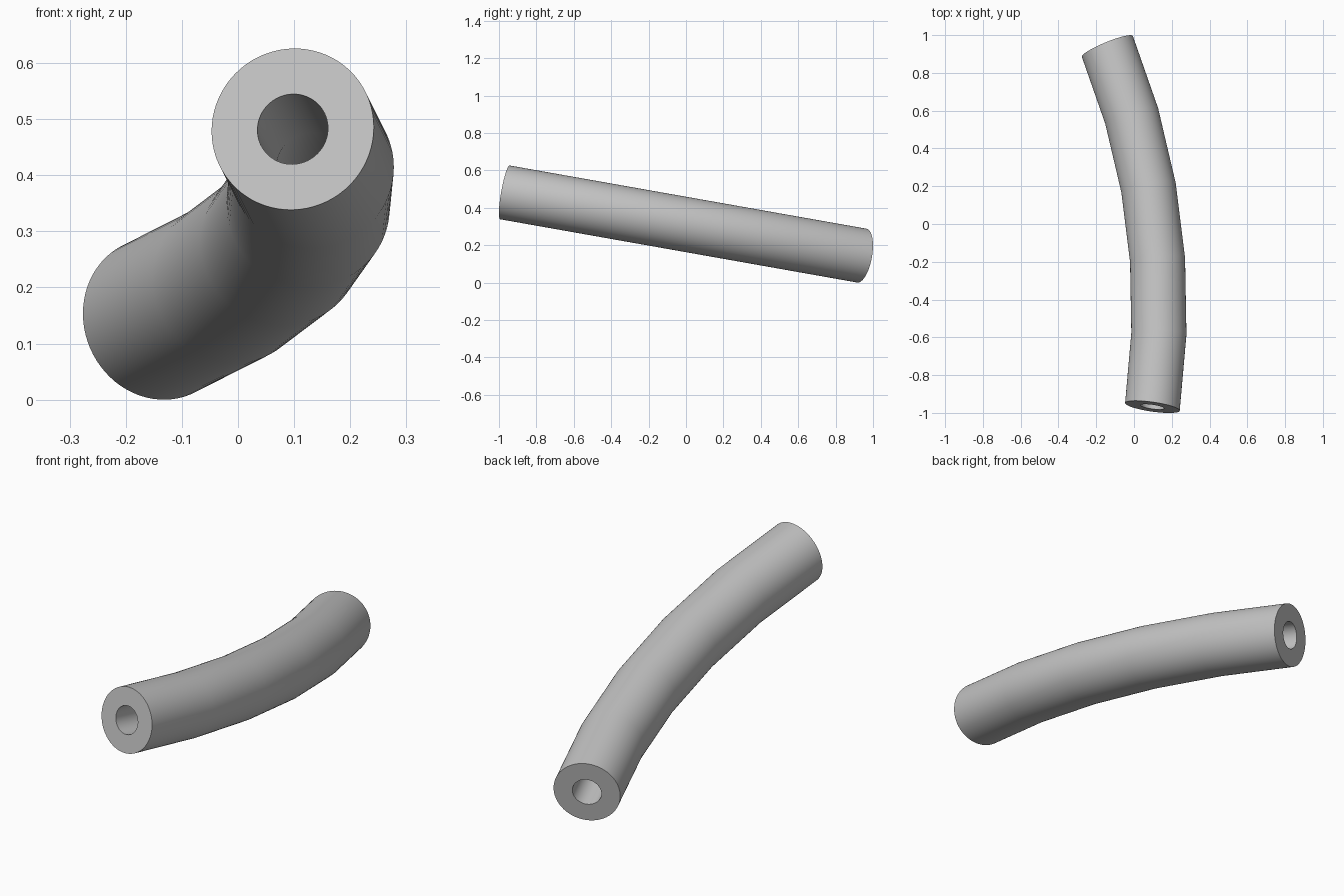
import bpy
import bmesh
from math import sin, cos, pi, radians
from mathutils import Vector

OUTER, INNER = 0.146, 0.0635
STEPS, SIDES = 5, 72
SWEEP = radians(30)

cube = bpy.data.objects.get("Cube")
if cube:
    bpy.data.objects.remove(cube, do_unlink=True)

# Ends of the centre line, and the tilted plane in which the tube bends
start = Vector((0.0975, -0.968, 0.482))
end = Vector((-0.141, 0.94, 0.144))
chord = end - start
along = chord.normalized()
normal = Vector((1, 0, 0)).cross(along).normalized()
side = along.cross(normal)
if side.x < 0:
    side.negate()
radius = chord.length / (2 * sin(SWEEP / 2))
centre = (start + end) / 2 - side * radius * cos(SWEEP / 2)

mat = bpy.data.materials.new("light grey")
mat.use_nodes = True
grey = (0.55, 0.55, 0.55, 1)
mat.diffuse_color = grey
mat.node_tree.nodes["Principled BSDF"].inputs["Base Color"].default_value = grey

bm = bmesh.new()


def ring(angle, r):
    """Circle of vertices square to the arc at the given angle."""
    out = side * cos(angle) + along * sin(angle)
    hub = centre + out * radius
    turns = [2 * pi * i / SIDES for i in range(SIDES)]
    return [bm.verts.new(hub + out * r * cos(t) + normal * r * sin(t)) for t in turns]


def bridge(a, b):
    for i in range(SIDES):
        j = (i + 1) % SIDES
        bm.faces.new((a[i], a[j], b[j], b[i]))


# Outer wall, bore and annular ends form one closed loop of rings
angles = [SWEEP * (i / STEPS - 0.5) for i in range(STEPS + 1)]
loops = [ring(a, OUTER) for a in angles] + [ring(a, INNER) for a in reversed(angles)]
for k, loop in enumerate(loops):
    bridge(loop, loops[(k + 1) % len(loops)])
bmesh.ops.recalc_face_normals(bm, faces=bm.faces)

mesh = bpy.data.meshes.new("curved_tube")
bm.to_mesh(mesh)
bm.free()
mesh.materials.append(mat)
tube = bpy.data.objects.new("curved_tube", mesh)
bpy.context.collection.objects.link(tube)

# Smooth walls with crisp end rims
bpy.ops.object.select_all(action="DESELECT")
tube.select_set(True)
bpy.context.view_layer.objects.active = tube
bpy.ops.object.shade_smooth_by_angle(angle=radians(30))
